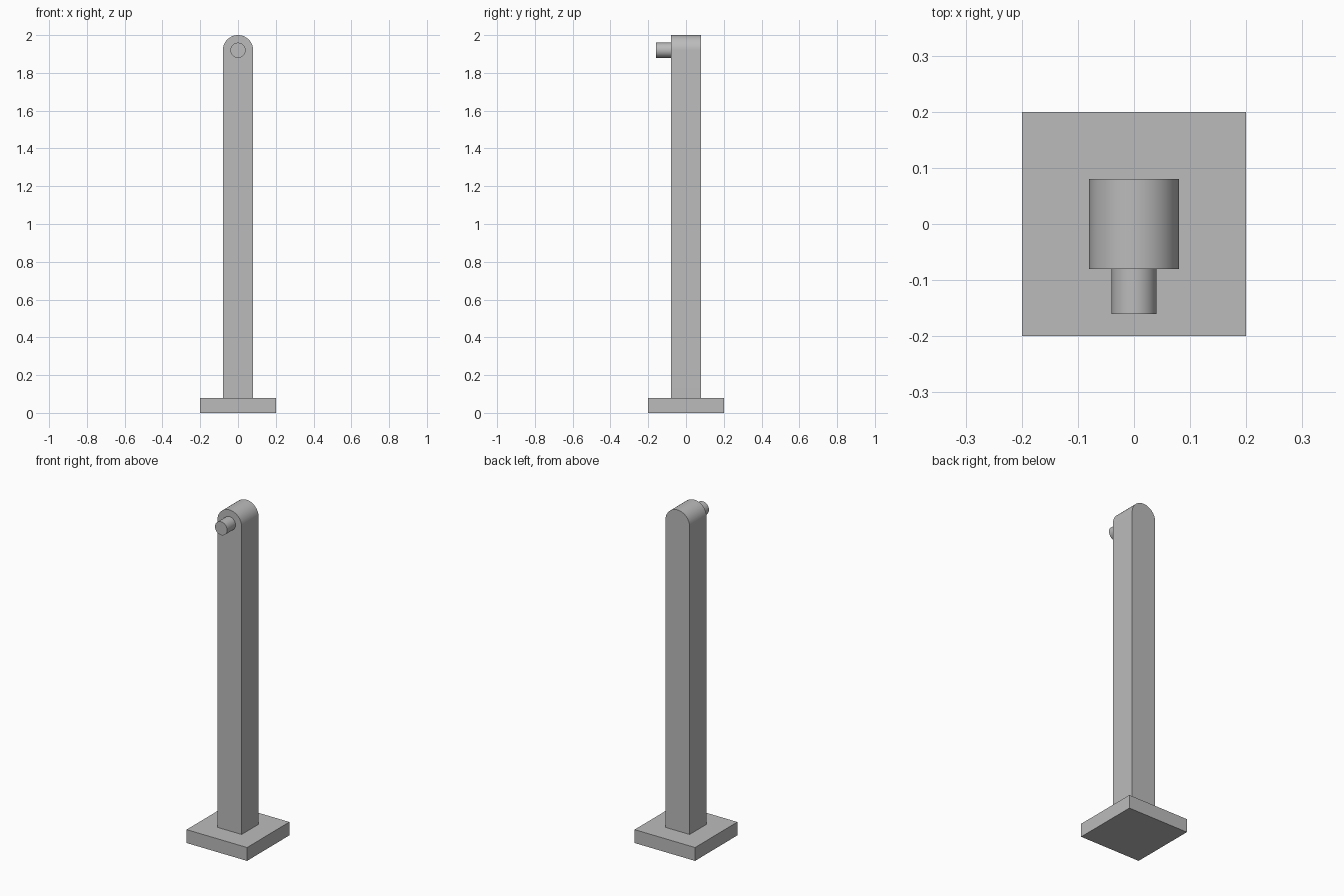
import bpy
import bmesh
from math import pi, cos, sin

if "Cube" in bpy.data.objects:
    bpy.data.objects.remove(bpy.data.objects["Cube"], do_unlink=True)

grey = bpy.data.materials.new("plain_grey")
grey.use_nodes = True
colour = (0.5, 0.5, 0.5, 1)
grey.diffuse_color = colour
grey.node_tree.nodes["Principled BSDF"].inputs["Base Color"].default_value = colour

BASE_H = 0.08
POST_R = 0.08
AXIS_Z = 2 - POST_R


def arc(radius, start, end, steps):
    """Points on an arc in the xz plane around the pin axis."""
    angles = [start + (end - start) * i / steps for i in range(steps + 1)]
    return [(radius * cos(a), AXIS_Z + radius * sin(a)) for a in angles]


def extrude_profile(name, profile, y_front, y_back):
    """Solid made by extruding an xz profile along y."""
    bm = bmesh.new()
    face = bm.faces.new([bm.verts.new((x, y_front, z)) for x, z in profile])
    grown = bmesh.ops.extrude_face_region(bm, geom=[face], use_keep_orig=True)
    verts = [g for g in grown["geom"] if isinstance(g, bmesh.types.BMVert)]
    bmesh.ops.translate(bm, verts=verts, vec=(0, y_back - y_front, 0))
    bmesh.ops.recalc_face_normals(bm, faces=bm.faces)
    mesh = bpy.data.meshes.new(name)
    bm.to_mesh(mesh)
    bm.free()
    mesh.materials.append(grey)
    obj = bpy.data.objects.new(name, mesh)
    bpy.context.collection.objects.link(obj)
    bpy.ops.object.select_all(action="DESELECT")
    obj.select_set(True)
    bpy.context.view_layer.objects.active = obj
    bpy.ops.object.shade_smooth_by_angle(angle=pi / 6)
    return obj


# Square foot plate
extrude_profile("base_plate",
                [(-0.2, 0), (0.2, 0), (0.2, BASE_H), (-0.2, BASE_H)], -0.2, 0.2)

# Square post with a half-round top
extrude_profile("post",
                [(-POST_R, BASE_H), (POST_R, BASE_H)] + arc(POST_R, 0, pi, 32),
                -POST_R, POST_R)

# Round pin on the front, centred on the rounded top
extrude_profile("pin", arc(POST_R / 2, 0, 2 * pi, 48)[:-1], -0.16, -POST_R)
